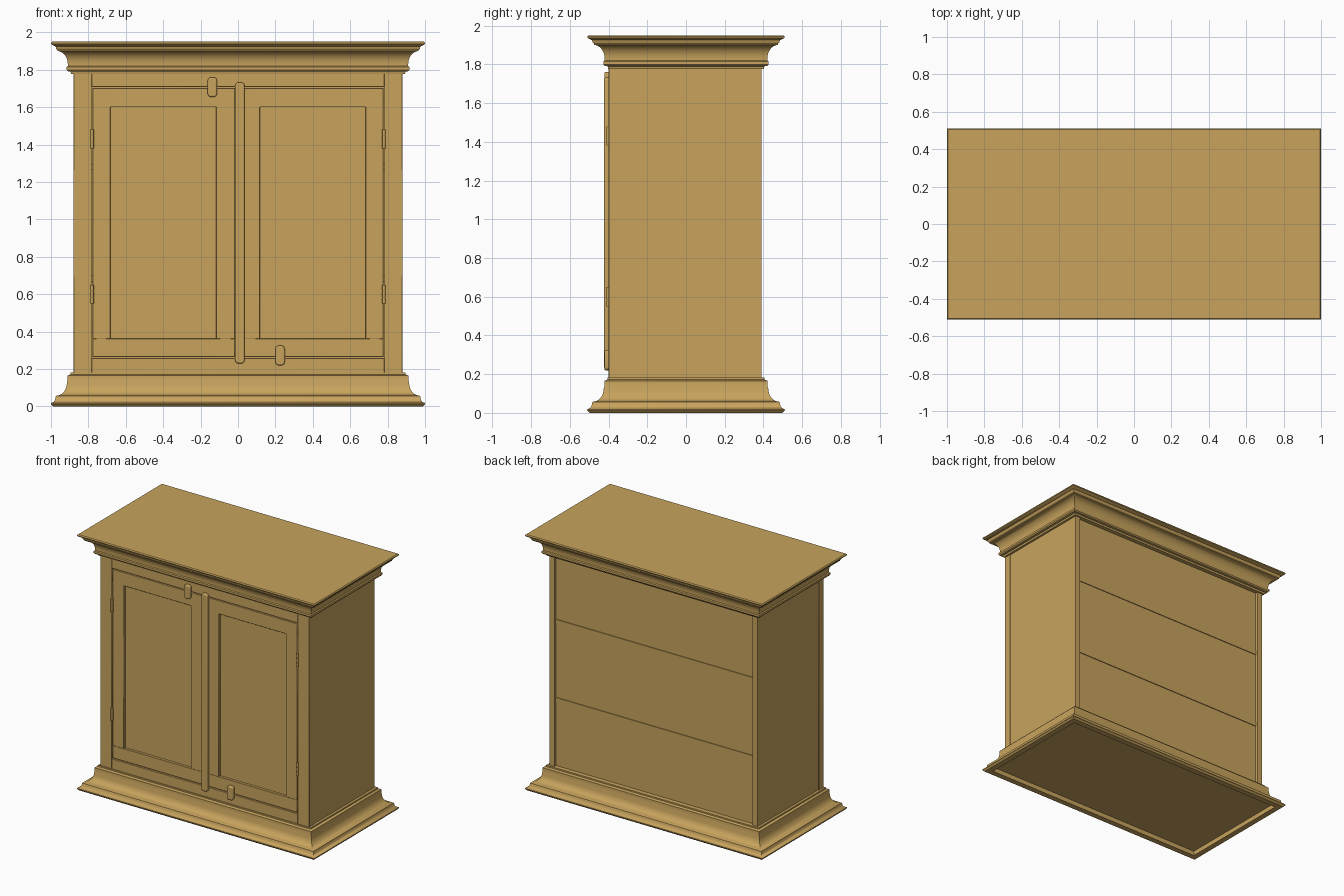
import bpy, bmesh, math
from mathutils import Matrix

if "Cube" in bpy.data.objects:
    bpy.data.objects.remove(bpy.data.objects["Cube"])

wood = bpy.data.materials.new("wood")
wood.diffuse_color = (0.58, 0.37, 0.11, 1)
wood.use_nodes = True
wood.node_tree.nodes["Principled BSDF"].inputs["Base Color"].default_value = wood.diffuse_color


def finish(name, bm, bevel=0.0, segments=1):
    bmesh.ops.recalc_face_normals(bm, faces=bm.faces)
    me = bpy.data.meshes.new(name)
    bm.to_mesh(me)
    bm.free()
    ob = bpy.data.objects.new(name, me)
    bpy.context.collection.objects.link(ob)
    me.materials.append(wood)
    if bevel:
        m = ob.modifiers.new("bevel", 'BEVEL')
        m.width, m.segments, m.limit_method = bevel, segments, 'ANGLE'
    bpy.ops.object.select_all(action='DESELECT')
    ob.select_set(True)
    bpy.context.view_layer.objects.active = ob
    bpy.ops.object.shade_smooth_by_angle(angle=math.radians(35))
    return ob


def box(name, x, y, z, bevel=0.0):
    bm = bmesh.new()
    bmesh.ops.create_cube(bm, size=1)
    for v in bm.verts:
        v.co = [(a + b) / 2 + c * (b - a) for c, (a, b) in zip(v.co, (x, y, z))]
    return finish(name, bm, bevel)


def moulding(name, profile):
    # profile of (inset from the outer edge, height) swept round the rectangle
    bm = bmesh.new()
    rings = [[bm.verts.new((sx * (1 - d), sy * (0.51 - d), z))
              for sx, sy in ((-1, -1), (1, -1), (1, 1), (-1, 1))] for d, z in profile]
    for a, b in zip(rings, rings[1:]):
        for i in range(4):
            j = (i + 1) % 4
            bm.faces.new((a[i], a[j], b[j], b[i]))
    bm.faces.new(rings[0])
    bm.faces.new(rings[-1])
    return finish(name, bm)


def rounded_bar(name, cx, w, z0, z1, r, y0, y1):
    bm = bmesh.new()
    pts = []
    corners = ((cx + w / 2 - r, z1 - r), (cx - w / 2 + r, z1 - r),
               (cx - w / 2 + r, z0 + r), (cx + w / 2 - r, z0 + r))
    for k, (px, pz) in enumerate(corners):
        for s in range(6):
            t = math.pi / 2 * (k + s / 5)
            pts.append(bm.verts.new((px + r * math.cos(t), y0, pz + r * math.sin(t))))
    f = bm.faces.new(pts)
    ext = bmesh.ops.extrude_face_region(bm, geom=[f])["geom"]
    for v in ext:
        if isinstance(v, bmesh.types.BMVert):
            v.co.y = y1
    return finish(name, bm, 0.007, 3)


def cove(d0, z0, dd, dz):
    return [(d0 + dd * math.sin(t), z0 + dz * (1 - math.cos(t)))
            for t in (math.pi / 2 * i / 8 for i in range(9))]


# cornice and base mouldings
moulding("cornice", [(0.006, 1.95), (0, 1.943), (0.002, 1.936), (0.012, 1.93), (0.025, 1.925),
                     (0.028, 1.912), (0.035, 1.905)] + cove(0.035, 1.90, 0.055, -0.07)
         + [(0.09, 1.82), (0.083, 1.815), (0.083, 1.80), (0.09, 1.792), (0.105, 1.79),
            (0.108, 1.777), (0.14, 1.777)])
moulding("base", [(0.055, 0.035), (0.055, 0.0), (0.012, 0.0), (0.0, 0.012), (0.0, 0.018),
                  (0.015, 0.025), (0.022, 0.035), (0.026, 0.055)] + cove(0.03, 0.058, 0.055, 0.068)
         + [(0.088, 0.135), (0.088, 0.165), (0.105, 0.172), (0.105, 0.182), (0.14, 0.182)])

# carcass
for s, side in ((-1, "left"), (1, "right")):
    def sx(a, b):
        return tuple(sorted((s * a, s * b)))
    box(side + "_side_panel", sx(0.835, 0.876), (-0.34, 0.39), (0.17, 1.79))
    box(side + "_front_stile", sx(0.782, 0.88), (-0.40, -0.34), (0.17, 1.79), 0.002)

    # door made of stiles, rails and a sunken panel
    a = 0.016 if s < 0 else 0.014
    yd = (-0.398, -0.35)
    box(side + "_door_outer_stile", sx(0.682, 0.778), yd, (0.36, 1.61), 0.002)
    box(side + "_door_meeting_stile", sx(a, 0.118), yd, (0.36, 1.61), 0.002)
    box(side + "_door_top_rail", sx(a, 0.778), yd, (1.60, 1.703), 0.002)
    box(side + "_door_bottom_rail", sx(a, 0.778), yd, (0.265, 0.362), 0.002)
    box(side + "_door_panel", sx(0.11, 0.69), (-0.378, -0.36), (0.35, 1.61))

    # hinge barrels
    for n, zc in (("lower", 0.60), ("upper", 1.43)):
        bm = bmesh.new()
        for r, h, dz in ((0.009, 0.031, -0.0345), (0.009, 0.031, 0), (0.009, 0.031, 0.0345), (0.006, 0.1, 0)):
            bmesh.ops.create_cone(bm, cap_ends=True, segments=16, radius1=r, radius2=r, depth=h,
                                  matrix=Matrix.Translation((s * 0.78, -0.402, zc + dz)))
        finish(f"{side}_{n}_hinge", bm)

# face frame rails
box("top_frame_rail", (-0.782, 0.782), (-0.40, -0.34), (1.709, 1.79), 0.002)
box("bottom_frame_rail", (-0.782, 0.782), (-0.40, -0.34), (0.17, 0.259), 0.002)

# back, floor and shelves
box("back_panel", (-0.84, 0.84), (0.355, 0.37), (0.17, 1.79))
box("floor_board", (-0.84, 0.84), (-0.345, 0.365), (0.16, 0.2))
for n, z in (("lower", 0.685), ("upper", 1.28)):
    box(n + "_shelf", (-0.84, 0.84), (-0.33, 0.376), (z - 0.017, z + 0.017))

# cover strip and turn latches
rounded_bar("cover_strip", 0.01, 0.05, 0.23, 1.733, 0.018, -0.395, -0.423)
rounded_bar("upper_latch", -0.137, 0.05, 1.655, 1.76, 0.018, -0.395, -0.422)
rounded_bar("lower_latch", 0.225, 0.05, 0.22, 0.325, 0.018, -0.395, -0.422)
